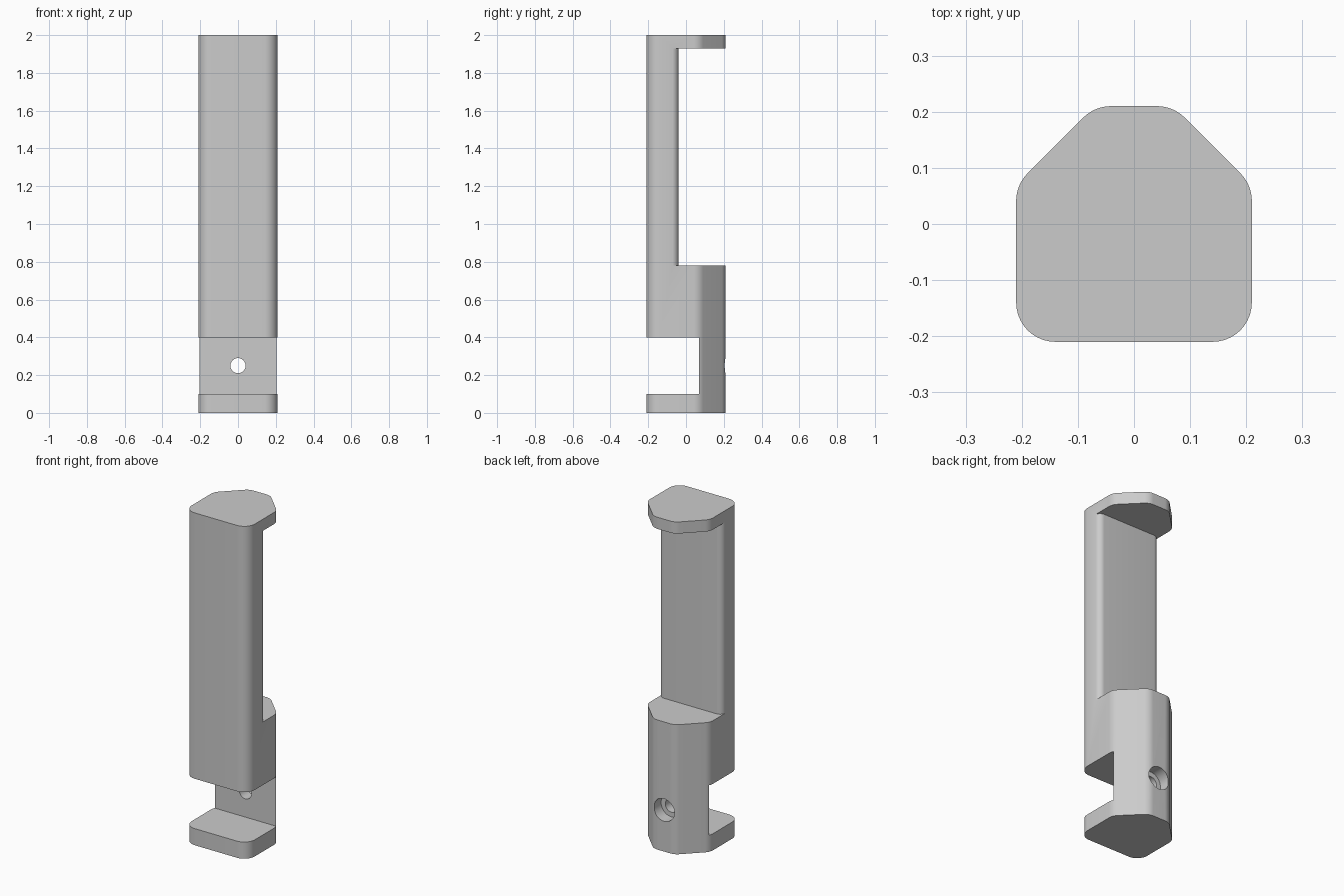
import bpy, bmesh, math
from mathutils import Vector, Matrix

if "Cube" in bpy.data.objects:
    bpy.data.objects.remove(bpy.data.objects["Cube"], do_unlink=True)

grey = bpy.data.materials.new("plain grey")
grey.use_nodes = True
colour = (0.6, 0.6, 0.6, 1)
grey.diffuse_color = colour
grey.node_tree.nodes["Principled BSDF"].inputs["Base Color"].default_value = colour


def rounded(corners, steps=10):
    """Outline from (x, y, radius) corners, each replaced by an arc."""
    outline = []
    for i, (x, y, r) in enumerate(corners):
        p = Vector((x, y))
        if r == 0:
            outline.append(p)
            continue
        a = (Vector(corners[i - 1][:2]) - p).normalized()
        b = (Vector(corners[(i + 1) % len(corners)][:2]) - p).normalized()
        half = a.angle(b) / 2
        centre = p + (a + b).normalized() * r / math.sin(half)
        start = p + a * r / math.tan(half) - centre
        end = p + b * r / math.tan(half) - centre
        turn = math.atan2(start.cross(end), start.dot(end))
        for k in range(steps + 1):
            outline.append(centre + Matrix.Rotation(turn * k / steps, 2) @ start)
    return outline


def prism(name, outline, z0, z1):
    bm = bmesh.new()
    face = bm.faces.new([bm.verts.new((p.x, p.y, z0)) for p in outline])
    top = bmesh.ops.extrude_face_region(bm, geom=[face])["geom"]
    bmesh.ops.translate(bm, vec=(0, 0, z1 - z0),
                        verts=[v for v in top if isinstance(v, bmesh.types.BMVert)])
    bmesh.ops.recalc_face_normals(bm, faces=bm.faces)
    mesh = bpy.data.meshes.new(name)
    bm.to_mesh(mesh)
    bm.free()
    mesh.materials.append(grey)
    obj = bpy.data.objects.new(name, mesh)
    bpy.context.collection.objects.link(obj)
    return obj


def bore(name, radius, y0, y1, z):
    """Cylinder cutter running along y."""
    bpy.ops.mesh.primitive_cylinder_add(
        vertices=48, radius=radius, depth=y1 - y0,
        location=(0, (y0 + y1) / 2, z), rotation=(math.pi / 2, 0, 0))
    obj = bpy.context.object
    obj.name = name
    obj.data.materials.append(grey)
    return obj


# Full-height body: square front, chamfered back, all corners rounded
W, C, R = 0.21, 0.07, 0.07
body = prism("holder_body", rounded([
    (-W, -W, R), (W, -W, R), (W, C, R), (C, W, R), (-C, W, R), (-W, C, R)]), 0, 2)

# Back recess leaves a thin column with rounded rear edges
E = W + 0.0005
back_recess = prism("back_recess_cutter", rounded([
    (-E, -0.1, 0), (-E, -0.04, 0.036), (E, -0.04, 0.036), (E, -0.1, 0),
    (0.3, -0.1, 0), (0.3, 0.3, 0), (-0.3, 0.3, 0), (-0.3, -0.1, 0)]), 0.78, 1.93)

# Front slot above the base
front_slot = prism("front_slot_cutter", rounded([
    (-0.3, -0.3, 0), (0.3, -0.3, 0), (0.3, 0.07, 0), (-0.3, 0.07, 0)]), 0.1, 0.4)

# Screw hole with a wider counterbore from the back
screw_hole = bore("screw_hole_cutter", 0.04, 0.0, 0.3, 0.25)
counterbore = bore("counterbore_cutter", 0.068, 0.14, 0.3, 0.25)

for cutter in (back_recess, front_slot, screw_hole, counterbore):
    cutter.hide_render = True
    bpy.ops.object.select_all(action="DESELECT")
    body.select_set(True)
    bpy.context.view_layer.objects.active = body
    cut = body.modifiers.new(cutter.name, "BOOLEAN")
    cut.operation = "DIFFERENCE"
    cut.solver = "EXACT"
    cut.object = cutter
    bpy.ops.object.modifier_apply(modifier=cut.name)
    bpy.data.objects.remove(cutter, do_unlink=True)

bpy.ops.object.shade_smooth_by_angle(angle=math.radians(30))
